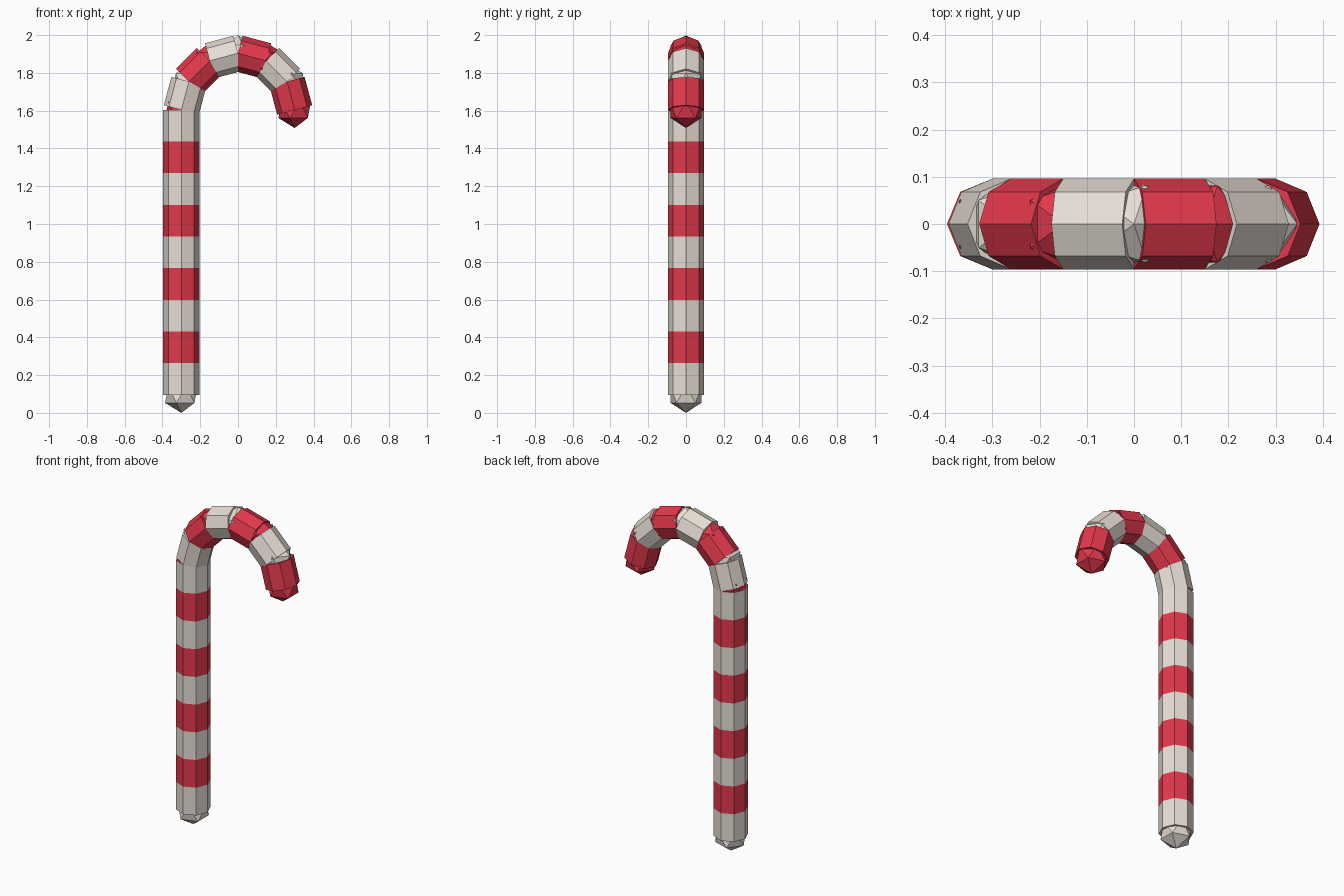
import bpy, bmesh, math
from mathutils import Vector, Matrix

if "Cube" in bpy.data.objects:
    bpy.data.objects.remove(bpy.data.objects["Cube"])

R = 0.096            # tube radius
BEND = 0.30          # radius of the hook
Z0, Z1 = 0.096, 1.604
BANDS, HOOK = 9, 6


def material(name, rgb):
    m = bpy.data.materials.new(name)
    m.diffuse_color = (*rgb, 1)
    m.use_nodes = True
    m.node_tree.nodes["Principled BSDF"].inputs["Base Color"].default_value = m.diffuse_color
    return m


MATS = [material("cream white", (0.83, 0.76, 0.69)),
        material("candy red", (0.76, 0.04, 0.072))]


def finish(name, bm, mats):
    me = bpy.data.meshes.new(name)
    bm.to_mesh(me)
    bm.free()
    for m in mats:
        me.materials.append(m)
    ob = bpy.data.objects.new(name, me)
    bpy.context.collection.objects.link(ob)
    return ob


def tube(a, b):
    """Eight-sided tube from a to b in the xz plane, one corner on the y axis."""
    bm = bmesh.new()
    d = b - a
    turn = Matrix.Rotation(math.atan2(d.x, d.z), 4, 'Y')
    # corner on the y axis and on the x axis
    bmesh.ops.create_cone(bm, cap_ends=True, segments=8, radius1=R, radius2=R,
                          depth=d.length,
                          matrix=Matrix.Translation((a + b) / 2) @ turn)
    return bm


def joint(name, p, mat):
    """Icosahedron that rounds off a tube end."""
    bm = bmesh.new()
    bmesh.ops.create_icosphere(bm, subdivisions=1, radius=R,
                               matrix=Matrix.Translation(p))
    finish(name, bm, [mat])


# Straight stick, cut into bands and coloured by height; its top face is red
stick = tube(Vector((-BEND, 0, Z0)), Vector((-BEND, 0, Z1)))
step = (Z1 - Z0) / BANDS
for i in range(1, BANDS):
    bmesh.ops.bisect_plane(stick, geom=stick.verts[:] + stick.edges[:] + stick.faces[:],
                           plane_co=(0, 0, Z0 + i * step), plane_no=(0, 0, 1))
for f in stick.faces:
    band = int((f.calc_center_median().z - Z0 + 1e-5) / step)
    f.material_index = band % 2
finish("stick", stick, MATS)

# Rounded foot
joint("foot_cap", Vector((-BEND, 0, Z0)), MATS[0])

# Hook: alternating tubes round a half circle, each joint in the colour before it
points = [Vector((-BEND * math.cos(math.pi * i / HOOK), 0,
                  Z1 + BEND * math.sin(math.pi * i / HOOK))) for i in range(HOOK + 1)]
joint("hook_joint_0", points[0], MATS[1])
for i in range(HOOK):
    mat = MATS[i % 2]
    finish(f"hook_segment_{i + 1}", tube(points[i], points[i + 1]), [mat])
    joint(f"hook_joint_{i + 1}", points[i + 1], mat)
